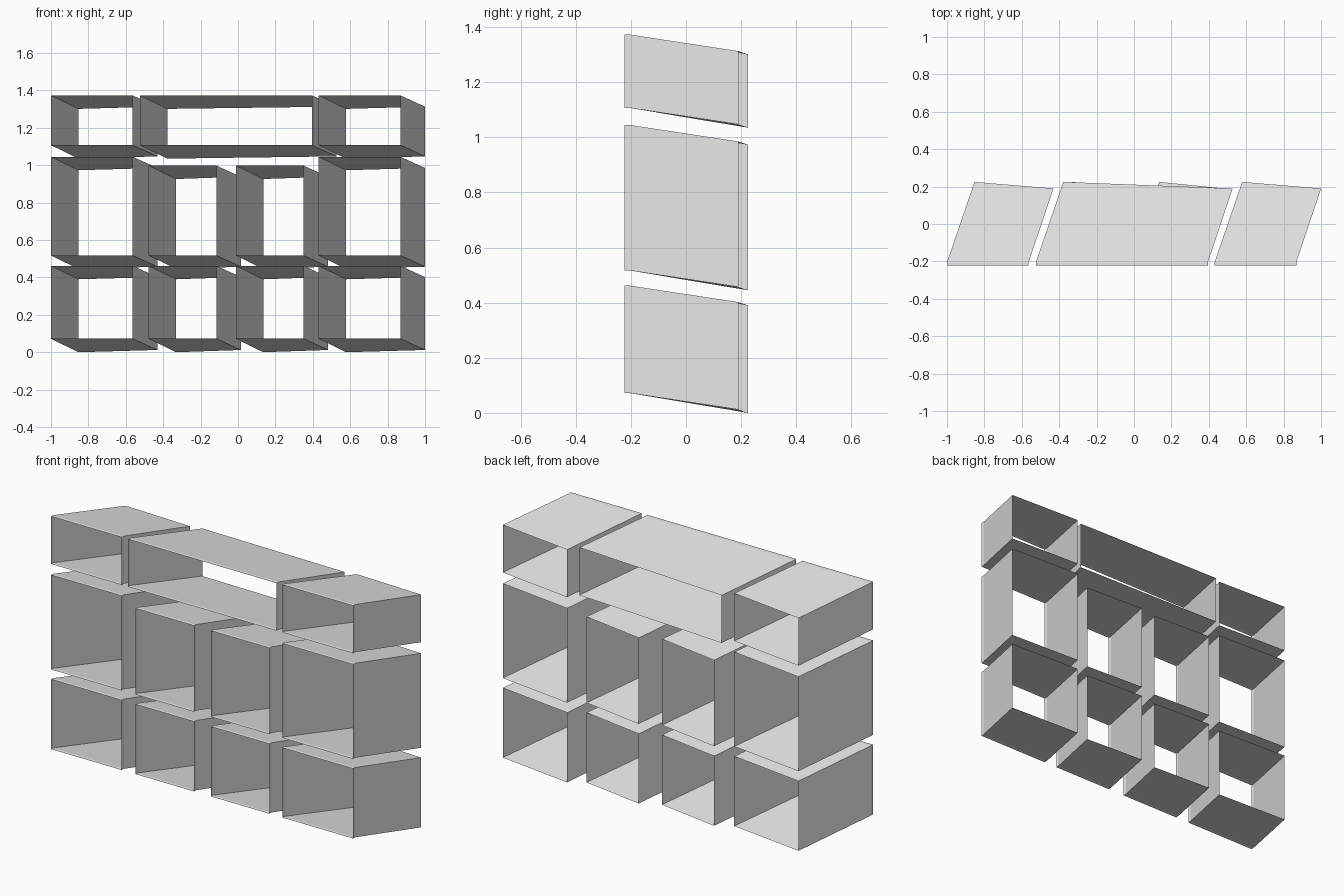
import bpy
import bmesh
from mathutils import Vector

cube = bpy.data.objects.get("Cube")
if cube:
    bpy.data.objects.remove(cube, do_unlink=True)

# Single flat finish
grey = bpy.data.materials.new("light_grey")
grey.use_nodes = True
colour = (0.8, 0.8, 0.8, 1)
grey.diffuse_color = colour
grey.node_tree.nodes["Principled BSDF"].inputs["Base Color"].default_value = colour

FRONT, LIP = -0.223, 0.018
LEFT_SKEW = Vector((0.147, 0.43, -0.072))
RIGHT_SKEW = Vector((0.132, 0.395, -0.06))


def open_box(name, x0, x1, z0, z1):
    """Open-ended thin box: a short straight lip, then a slanted sleeve."""
    bm = bmesh.new()
    corners = [Vector((x, FRONT, z)) for x, z in ((x0, z0), (x1, z0), (x1, z1), (x0, z1))]
    lip = [c + Vector((0, LIP, 0)) for c in corners]
    skews = (LEFT_SKEW, RIGHT_SKEW, RIGHT_SKEW, LEFT_SKEW)
    back = [c + s for c, s in zip(lip, skews)]
    rings = [[bm.verts.new(c) for c in ring] for ring in (corners, lip, back)]
    for near, far in zip(rings, rings[1:]):
        for i in range(4):
            j = (i + 1) % 4
            bm.faces.new((near[i], near[j], far[j], far[i]))
    mesh = bpy.data.meshes.new(name)
    bm.to_mesh(mesh)
    bm.free()
    mesh.materials.append(grey)
    bpy.context.collection.objects.link(bpy.data.objects.new(name, mesh))


# Column spans across the front
outer_columns = {"right": (-1, -0.563), "left": (0.431, 0.868)}
inner_columns = {"inner_right": (-0.478, -0.116), "inner_left": (-0.012, 0.35)}

# Bottom and middle rows; the inner middle boxes are shorter
for columns, middle_top in ((outer_columns, 1.045), (inner_columns, 0.998)):
    for side, (x0, x1) in columns.items():
        open_box("bottom_box_" + side, x0, x1, 0.072, 0.462)
        open_box("middle_box_" + side, x0, x1, 0.517, middle_top)

# Top row with one wide box in the centre
for side, (x0, x1) in outer_columns.items():
    open_box("top_box_" + side, x0, x1, 1.107, 1.373)
open_box("top_box_wide", -0.525, 0.395, 1.107, 1.373)
